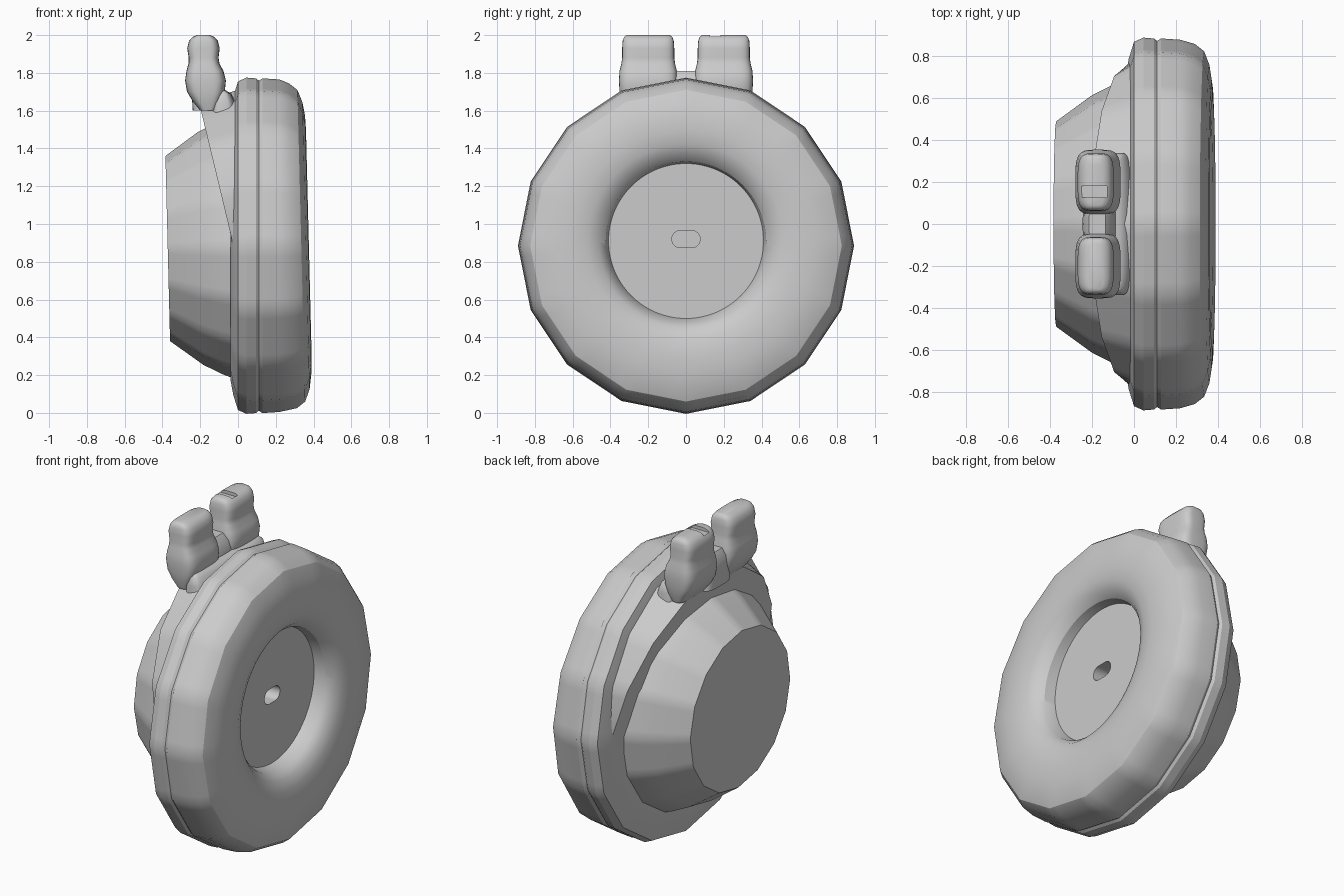
import bpy, bmesh
from math import pi, cos, sin
from mathutils import Vector

if "Cube" in bpy.data.objects:
    bpy.data.objects.remove(bpy.data.objects["Cube"], do_unlink=True)

SEG, SIDES = 96, 16
MID = 0.885            # height of the disc axis
LEAN = 0.025           # slight lean of the end faces

grey = bpy.data.materials.new("plain grey")
grey.use_nodes = True
grey.diffuse_color = (0.6, 0.6, 0.6, 1)
grey.node_tree.nodes["Principled BSDF"].inputs["Base Color"].default_value = (0.6, 0.6, 0.6, 1)


def loft(name, rings, angle=28):
    """Skin a list of equal-length point rings and cap both ends."""
    bm = bmesh.new()
    rows = [[bm.verts.new(p) for p in ring] for ring in rings]
    for a, b in zip(rows, rows[1:]):
        n = len(a)
        for i in range(n):
            j = (i + 1) % n
            bm.faces.new((a[i], a[j], b[j], b[i]))
    bm.faces.new(rows[0])
    bm.faces.new(rows[-1])
    bmesh.ops.recalc_face_normals(bm, faces=bm.faces)
    mesh = bpy.data.meshes.new(name)
    bm.to_mesh(mesh)
    bm.free()
    mesh.materials.append(grey)
    ob = bpy.data.objects.new(name, mesh)
    bpy.context.collection.objects.link(ob)
    bpy.ops.object.select_all(action='DESELECT')
    bpy.context.view_layer.objects.active = ob
    ob.select_set(True)
    bpy.ops.object.shade_smooth_by_angle(angle=angle * pi / 180)
    return ob


def ring(x, r, facet=1.0, z=MID, lean=LEAN):
    """Ring around the x axis, from round (facet 0) to many-sided (facet 1)."""
    pts = []
    for i in range(SEG):
        a = 2 * pi * i / SEG
        step = 2 * pi / SIDES
        flat = cos(step / 2) / cos(a % step - step / 2)
        rr = r * (1 + facet * (flat - 1))
        h = rr * sin(a)
        pts.append(Vector((x - lean * h, rr * cos(a), z + h)))
    return pts


def slot(x, z=0.92):
    """Capsule-shaped ring for the centre slot."""
    pts = []
    for i in range(SEG):
        a = 2 * pi * (i + 0.5) / SEG
        side = 0.03 if cos(a) > 0 else -0.03
        pts.append(Vector((x, side + 0.045 * cos(a), z + 0.045 * sin(a))))
    return pts


# Main disc: rim with seam groove, puffed ring face, recess and slot
rim = [(-0.04, 0.71), (-0.025, 0.79), (0.0, 0.87), (0.045, 0.89), (0.095, 0.886),
       (0.11, 0.874), (0.13, 0.886), (0.22, 0.88), (0.29, 0.86), (0.335, 0.825)]
puff = [(0.36, 0.76, 0.8), (0.372, 0.68, 0.5), (0.375, 0.60, 0.3), (0.365, 0.52, 0.1),
        (0.34, 0.46, 0), (0.30, 0.425, 0)]
rings = [ring(x, r, lean=LEAN if x > 0.25 else 0) for x, r in rim]
rings += [ring(x, r, f, MID + 0.025 * (0.8 - f)) for x, r, f in puff]
rings += [ring(0.235, 0.41, 0, 0.91, 0), slot(0.235), slot(0.15)]
loft("main_disc", rings)

# Tapered back cover
cover = [(-0.02, 0.695), (-0.10, 0.665), (-0.20, 0.615), (-0.372, 0.49)]
loft("back_cover", [ring(x, r, 1, 0.87) for x, r in cover])

# Leaning flange that rises toward the hinge
inner, outer = ring(0.02, 0.83, lean=0), ring(0, 0.765, lean=0)
for p in outer:
    p.x = min(-0.02, -0.04 - 0.24 * (p.z - 0.95))
loft("leaning_flange", [inner, outer])


def blob(name, sections, y, n=48):
    """Stack of rounded-rectangle sections: height, centre x, half x, half y."""
    def power(v):
        return (1 if v > 0 else -1) * abs(v) ** 0.5
    rows = []
    for z, cx, hx, hy in sections:
        turn = [2 * pi * i / n for i in range(n)]
        rows.append([Vector((cx + hx * power(cos(a)), y + hy * power(sin(a)), z)) for a in turn])
    return loft(name, rows, 40)


# Hinge knobs: wide lower bulb, neck, smaller upper bulb
knob = [(1.60, -0.16, 0.04, 0.13), (1.65, -0.165, 0.075, 0.145), (1.70, -0.17, 0.10, 0.152),
        (1.76, -0.172, 0.108, 0.155), (1.81, -0.175, 0.098, 0.152), (1.85, -0.18, 0.082, 0.142),
        (1.88, -0.182, 0.079, 0.138), (1.93, -0.183, 0.086, 0.138), (1.97, -0.183, 0.076, 0.135),
        (1.99, -0.183, 0.058, 0.128), (2.0, -0.183, 0.035, 0.115)]
right_knob = blob("rear_hinge_knob", knob, 0.2)
blob("front_hinge_knob", knob, -0.2)

# Saddle between the knobs
blob("hinge_saddle", [(1.60, -0.16, 0.08, 0.12), (1.70, -0.165, 0.08, 0.11),
                      (1.77, -0.17, 0.07, 0.09), (1.81, -0.175, 0.04, 0.07)], 0)

# Web joining the knobs to the rim
blob("hinge_web", [(1.50, -0.07, 0.09, 0.34), (1.64, -0.08, 0.07, 0.34),
                   (1.69, -0.08, 0.045, 0.33), (1.71, -0.09, 0.02, 0.31)], 0)

# Small notch across the top of one knob
bpy.ops.mesh.primitive_cube_add(size=1, location=(-0.195, 0.155, 2.0))
cutter = bpy.context.object
cutter.name = "notch_cutter"
cutter.scale = (0.13, 0.055, 0.04)
cutter.hide_render = True
cut = right_knob.modifiers.new("notch", 'BOOLEAN')
cut.operation = 'DIFFERENCE'
cut.object = cutter
bpy.context.view_layer.objects.active = right_knob
bpy.ops.object.modifier_apply(modifier=cut.name)
bpy.data.objects.remove(cutter, do_unlink=True)
